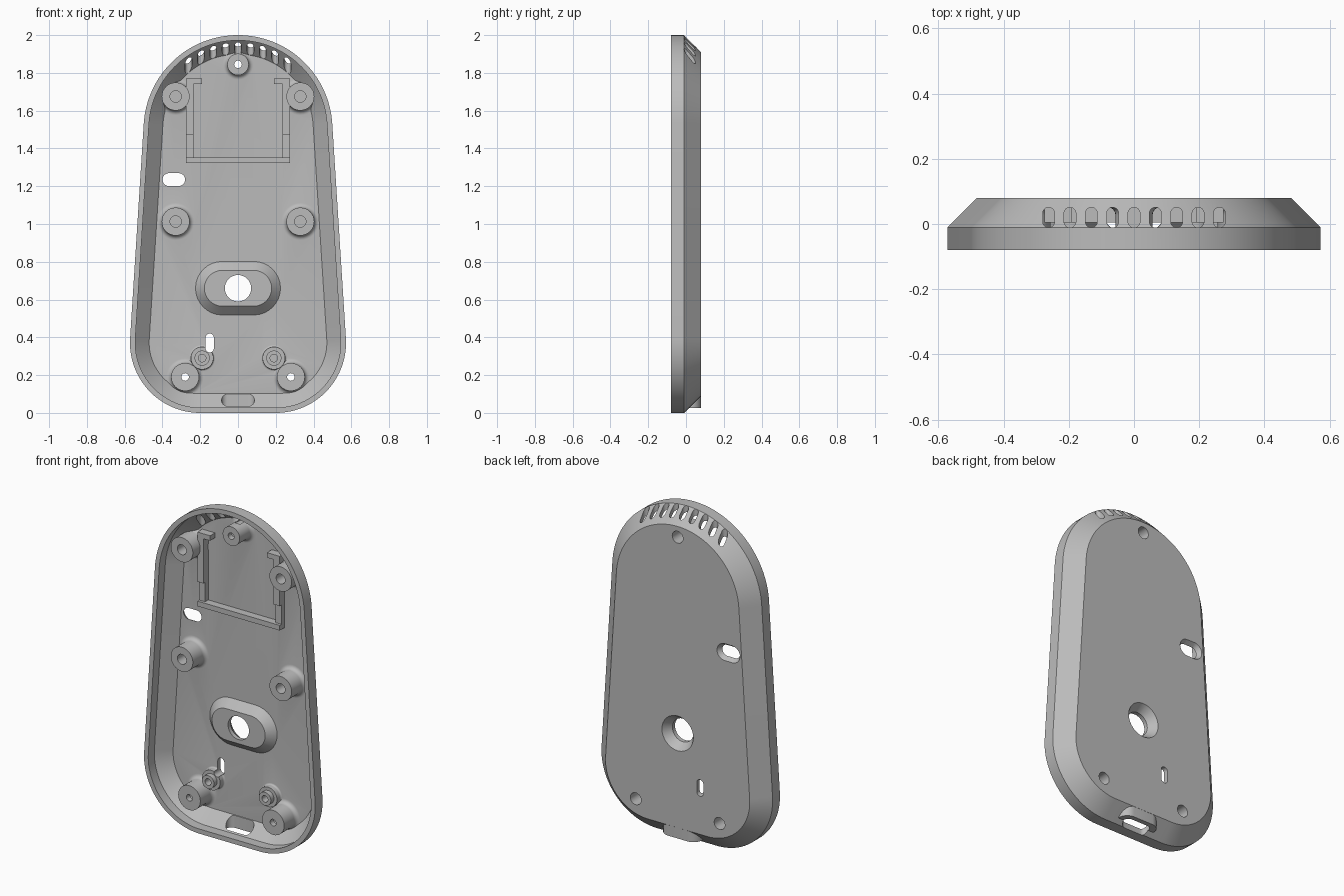
import bpy, bmesh
from math import sin, cos, pi, atan2, acos, hypot, sqrt

if "Cube" in bpy.data.objects:
    bpy.data.objects.remove(bpy.data.objects["Cube"])

grey = bpy.data.materials.new("plain_grey")
grey.diffuse_color = (0.5, 0.5, 0.5, 1)
grey.use_nodes = True
grey.node_tree.nodes["Principled BSDF"].inputs["Base Color"].default_value = grey.diffuse_color

FRONT, BEND, BACK, WALL = -0.08, -0.01, 0.08, 0.028
FLOOR = BACK - WALL


def outline(d):
    """Pear-shaped outline of the case, inset by d (one big top arc, two bottom corners)."""
    zt, rt, cx, rb = 1.5, 0.5, 0.2, 0.372
    h, w = zt - rb, cx
    a = atan2(h, -w) - acos((rb - rt) / hypot(h, w))   # tilt of the side walls
    pts = [(rt - d, 0, zt, a + (pi - 2 * a) * i / 64) for i in range(65)]
    pts += [(rb - d, -cx, rb, pi - a + (pi / 2 + a) * i / 32) for i in range(33)]
    pts += [(rb - d, cx, rb, 1.5 * pi + (pi / 2 + a) * i / 32) for i in range(33)]
    return [(x + r * cos(t), z + r * sin(t)) for r, x, z, t in pts]


def stadium(u, v, a, b, n=16):
    """Rounded slot (or circle when a == b) with half sizes a and b."""
    r = min(a, b)
    pts = []
    for i in range(4):
        su, sv = (1, -1, -1, 1)[i], (1, 1, -1, -1)[i]
        for k in range(n // 2 + 1):
            t = pi / 2 * (i + k / (n // 2))
            p = (u + su * (a - r) + r * cos(t), v + sv * (b - r) + r * sin(t))
            if not pts or hypot(p[0] - pts[-1][0], p[1] - pts[-1][1]) > 1e-6:
                pts.append(p)
    if hypot(pts[0][0] - pts[-1][0], pts[0][1] - pts[-1][1]) < 1e-6:
        pts.pop()
    return pts


def loft(name, rings, axis="y"):
    """Closed solid through rings of (2D points, level along the axis)."""
    bm = bmesh.new()
    loops = []
    for pts, l in rings:
        loops.append([bm.verts.new((u, l, v) if axis == "y" else (u, v, l)) for u, v in pts])
    for p, q in zip(loops, loops[1:]):
        for i in range(len(p)):
            j = (i + 1) % len(p)
            bm.faces.new((p[i], p[j], q[j], q[i]))
    bm.faces.new(loops[0])
    bm.faces.new(loops[-1])
    bmesh.ops.recalc_face_normals(bm, faces=bm.faces)
    me = bpy.data.meshes.new(name)
    bm.to_mesh(me)
    bm.free()
    me.materials.append(grey)
    ob = bpy.data.objects.new(name, me)
    bpy.context.collection.objects.link(ob)
    return ob


def boolean(ob, tool, op="DIFFERENCE"):
    m = ob.modifiers.new("cut", "BOOLEAN")
    m.object, m.operation, m.solver = tool, op, "EXACT"
    bpy.context.view_layer.objects.active = ob
    bpy.ops.object.modifier_apply(modifier=m.name)
    bpy.data.objects.remove(tool)


def turned(name, x, z, profile):
    return loft(name, [(stadium(x, z, r, r), y) for r, y in profile])


def boss(x, z, r, top, f=0.025):
    """Round post with a filleted foot on the floor."""
    foot = [(r + f - f * sin(t), FLOOR - f + f * cos(t)) for t in (k * pi / 12 for k in range(7))]
    return turned("boss", x, z, [(r + f, FLOOR + 0.01)] + foot + [(r, top)])


# Case body with chamfered back
shell = loft("case_shell", [(outline(0), FRONT), (outline(0), BEND), (outline(BACK - BEND), BACK)])

# Socket collar at the bottom edge
boolean(shell, loft("collar", [(stadium(0, 0.02, 0.125, 0.0595), z) for z in (0.025, 0.14)], "z"), "UNION")

# Cavity, with the posts left standing in it
k = WALL * sqrt(2) - BEND
cavity = loft("cavity", [(outline(WALL), -0.2), (outline(WALL), WALL - k), (outline(FLOOR + k), FLOOR)])
TOP = -0.065
for s in (-1, 1):
    for z in (1.675, 1.013):
        boolean(cavity, boss(s * 0.33, z, 0.074, TOP))
    boolean(cavity, boss(s * 0.28, 0.19, 0.074, TOP))
    boolean(cavity, boss(s * 0.19, 0.29, 0.06, 0.015, 0.01))
    boolean(cavity, turned("pin", s * 0.19, 0.29, [(0.04, 0.06), (0.04, -0.015)]))
boolean(cavity, boss(0, 1.845, 0.057, TOP))
# Raised pad around the large hole
boolean(cavity, loft("pad", [(stadium(0, 0.66, 0.225, 0.142), 0.06), (stadium(0, 0.66, 0.225, 0.142), FLOOR),
                             (stadium(0, 0.66, 0.178, 0.095), 0.005)]))
boolean(shell, cavity)

# Screw holes and blind holes
for s in (-1, 1):
    for z in (1.675, 1.013):
        boolean(shell, turned("blind", s * 0.33, z, [(0.03, -0.1), (0.03, 0.03)]))
    boolean(shell, turned("pin_hole", s * 0.19, 0.29, [(0.02, -0.1), (0.02, 0.04)]))
for x, z in ((-0.28, 0.19), (0.28, 0.19), (0, 1.845)):
    boolean(shell, turned("screw", x, z, [(0.02, -0.1), (0.02, -0.03), (0.036, -0.03), (0.036, 0.1)]))

# Large countersunk hole, slots and socket opening
boolean(shell, turned("hole", 0, 0.66, [(0.07, -0.1), (0.07, 0.03), (0.105, BACK), (0.105, 0.1)]))
boolean(shell, loft("side_slot", [(stadium(-0.34, 1.235, a, b), y) for a, b, y in
                    ((0.06, 0.034, 0.03), (0.06, 0.034, 0.055), (0.077, 0.051, BACK), (0.077, 0.051, 0.1))]))
boolean(shell, loft("small_slot", [(stadium(-0.15, 0.37, 0.022, 0.05), y) for y in (0.0, 0.1)]))
boolean(shell, loft("socket", [(stadium(0, 0.018, 0.087, 0.032), z) for z in (-0.05, 0.108)], "z"))

# Row of vents across the top chamfer
for i in range(-4, 5):
    x = 0.0655 * i
    low = 1.5 + sqrt(0.398 ** 2 - (abs(x) + 0.018) ** 2) - 0.003
    boolean(shell, loft("vent", [(stadium(x, 0.02, 0.018, 0.031), z) for z in (low, 2.1)], "z"))


# Board holder: rail, side walls and hooks
def block(name, x0, x1, z0, z1, top):
    pts = [(x0, z0), (x1, z0), (x1, z1), (x0, z1)]
    return loft(name, [(pts, FLOOR + 0.005), (pts, top)])


block("holder_rail", -0.275, 0.275, 1.322, 1.353, 0.005)
for s, side in ((-1, "left"), (1, "right")):
    block(side + "_holder_wall", s * 0.275, s * 0.235, 1.47, 1.74, 0.005)
    block(side + "_holder_step", s * 0.275, s * 0.235, 1.353, 1.47, 0.022)
    block(side + "_holder_hook", s * 0.275, s * 0.19, 1.74, 1.77, 0.005)

# Smooth curved walls, keep the edges crisp
bpy.ops.object.select_all(action="DESELECT")
shell.select_set(True)
bpy.context.view_layer.objects.active = shell
bpy.ops.object.shade_smooth_by_angle(angle=pi / 7)
